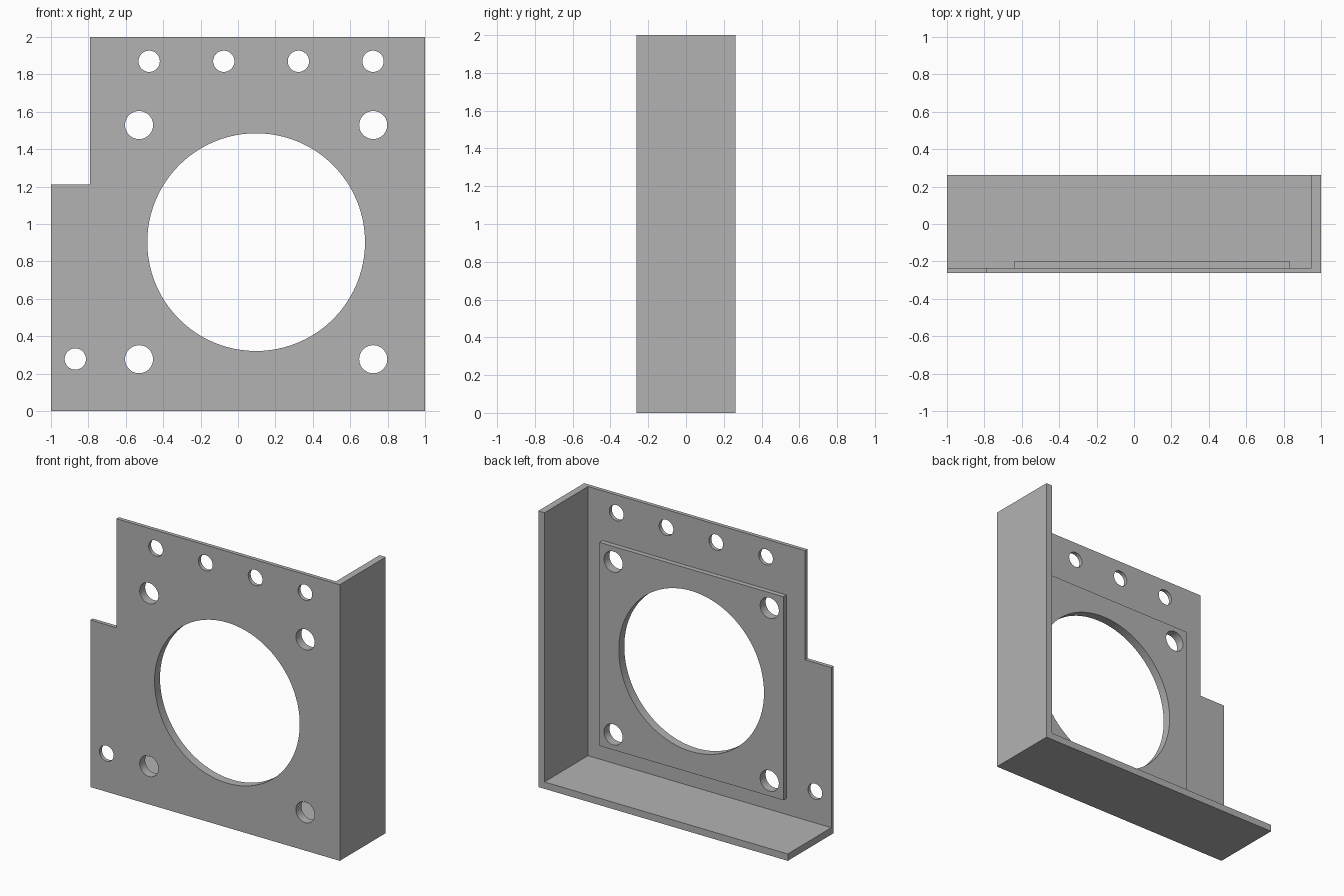
import bpy
import bmesh
from mathutils import Matrix, Vector

cube = bpy.data.objects.get("Cube")
if cube:
    bpy.data.objects.remove(cube, do_unlink=True)

grey = bpy.data.materials.new("plain grey")
grey.use_nodes = True
colour = (0.45, 0.45, 0.45, 1)
grey.diffuse_color = colour
grey.node_tree.nodes["Principled BSDF"].inputs["Base Color"].default_value = colour

FRONT, BACK = -0.263, 0.263
SHEET_BACK = -0.235
PAD_BACK = -0.20
WALL = 0.05


def prism(name, outline, y0, y1):
    """Extrude an outline of (x, z) points from y0 back to y1."""
    bm = bmesh.new()
    face = bm.faces.new([bm.verts.new((x, y0, z)) for x, z in outline])
    top = bmesh.ops.extrude_face_region(bm, geom=[face])["geom"]
    verts = [v for v in top if isinstance(v, bmesh.types.BMVert)]
    bmesh.ops.translate(bm, verts=verts, vec=Vector((0, y1 - y0, 0)))
    bmesh.ops.recalc_face_normals(bm, faces=bm.faces)
    return add_object(name, bm)


def add_object(name, bm):
    mesh = bpy.data.meshes.new(name)
    bm.to_mesh(mesh)
    bm.free()
    mesh.materials.append(grey)
    obj = bpy.data.objects.new(name, mesh)
    bpy.context.collection.objects.link(obj)
    return obj


def hole_cutters(name, holes):
    """Make one mesh of round cutters along y from (x, z, radius, sides)."""
    bm = bmesh.new()
    for x, z, r, sides in holes:
        place = Matrix.Translation((x, FRONT, z)) @ Matrix.Rotation(1.5707963, 4, "X")
        bmesh.ops.create_cone(bm, cap_ends=True, segments=sides, radius1=r,
                              radius2=r, depth=0.4, matrix=place)
    obj = add_object(name, bm)
    obj.hide_render = True
    return obj


def cut(obj, cutter):
    mod = obj.modifiers.new("holes", "BOOLEAN")
    mod.operation = "DIFFERENCE"
    mod.solver = "EXACT"
    mod.object = cutter
    bpy.context.view_layer.update()
    graph = bpy.context.evaluated_depsgraph_get()
    mesh = bpy.data.meshes.new_from_object(obj.evaluated_get(graph))
    obj.modifiers.clear()
    obj.data = mesh


def smooth(obj):
    bpy.ops.object.select_all(action="DESELECT")
    obj.select_set(True)
    bpy.context.view_layer.objects.active = obj
    bpy.ops.object.shade_smooth_by_angle(angle=0.5)


# Front sheet with the notched upper corner
front_plate = prism("front_plate", [(-1, 0), (1, 0), (1, 2), (-0.79, 2),
                                    (-0.79, 1.21), (-1, 1.21)], FRONT, SHEET_BACK)

# L-shaped rim: floor flange and left side flange
flanges = prism("side_and_bottom_flange", [(-1, 0), (1, 0), (1, 2), (1 - WALL, 2),
                                           (1 - WALL, WALL), (-1, WALL)],
                SHEET_BACK, BACK)

# Raised square pad behind the large opening
CX, CZ, HALF = 0.097, 0.903, 0.737
mounting_pad = prism("mounting_pad", [(CX + HALF * sx, CZ + HALF * sz) for sx, sz in
                                      ((-1, -1), (1, -1), (1, 1), (-1, 1))],
                     SHEET_BACK, PAD_BACK)

# Large opening, four corner bolt holes and the small edge holes
BOLT = 0.626
holes = [(CX, CZ, 0.582, 96)]
holes += [(CX + BOLT * sx, CZ + BOLT * sz, 0.075, 40) for sx in (-1, 1) for sz in (-1, 1)]
holes += [(-0.475 + 0.399 * i, 1.87, 0.057, 32) for i in range(4)]
holes.append((-0.87, 0.278, 0.057, 32))
cutter = hole_cutters("hole_cutter", holes)

for part in (front_plate, mounting_pad):
    cut(part, cutter)
    smooth(part)
bpy.data.objects.remove(cutter, do_unlink=True)
